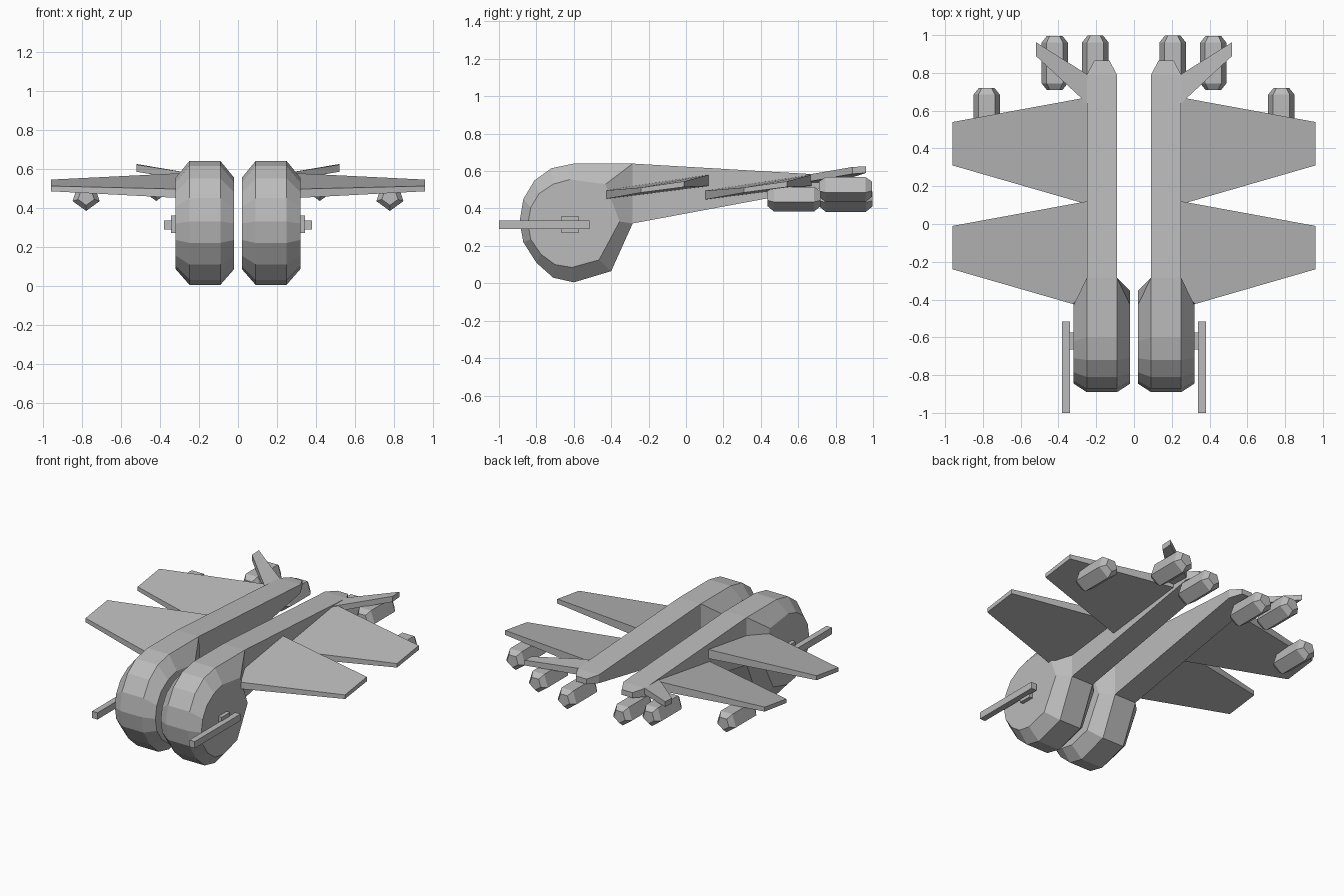
import bpy, bmesh, math

if "Cube" in bpy.data.objects:
    bpy.data.objects.remove(bpy.data.objects["Cube"])

grey = bpy.data.materials.new("plain_grey")
grey.diffuse_color = (0.5, 0.5, 0.5, 1)
grey.use_nodes = True
grey.node_tree.nodes["Principled BSDF"].inputs["Base Color"].default_value = grey.diffuse_color


def loft(name, loops):
    """Skin matching vertex loops, cap both ends, and mirror to the other side."""
    bm = bmesh.new()
    rings = [[bm.verts.new(p) for p in loop] for loop in loops]
    n = len(rings[0])
    for a, b in zip(rings, rings[1:]):
        for i in range(n):
            j = (i + 1) % n
            bm.faces.new((a[i], a[j], b[j], b[i]))
    bm.faces.new(rings[0])
    bm.faces.new(rings[-1])
    bmesh.ops.recalc_face_normals(bm, faces=bm.faces)
    me = bpy.data.meshes.new(name)
    bm.to_mesh(me)
    bm.free()
    me.materials.append(grey)
    ob = bpy.data.objects.new(name, me)
    bpy.context.collection.objects.link(ob)
    mirror = ob.modifiers.new("mirror", 'MIRROR')
    mirror.use_mirror_merge = False
    return ob


def rect_y(y, x0, x1, z0, z1):
    return [(x0, y, z0), (x1, y, z0), (x1, y, z1), (x0, y, z1)]


def box(name, x0, x1, y0, y1, z0, z1):
    loft(name, [rect_y(y0, x0, x1, z0, z1), rect_y(y1, x0, x1, z0, z1)])


def plate_section(x, y0, y1, front, back):
    """Cross-section of a wing: front and back are (bottom, top) heights."""
    return [(x, y0, front[0]), (x, y1, back[0]), (x, y1, back[1]), (x, y0, front[1])]


# Rounded nose drum with chamfered sides
rim = [(-.285, .64), (-.60, .64), (-.72, .615), (-.81, .55), (-.87, .45), (-.89, .33),
       (-.87, .22), (-.80, .11), (-.71, .03), (-.60, .005), (-.40, .065), (-.285, .32)]
side = [(-.43, .53), (-.62, .555), (-.71, .53), (-.785, .48), (-.83, .405), (-.845, .32),
        (-.83, .235), (-.775, .155), (-.70, .10), (-.61, .085), (-.465, .125), (-.355, .33)]
loft("nose_drum", [[(x, y, z) for y, z in prof] for x, prof in
                   ((.02, side), (.09, rim), (.25, rim), (.32, side))])

# Long tapering body with a narrowed tail end
loft("tail_boom", [rect_y(-.285, .09, .25, .32, .64), rect_y(.79, .09, .25, .52, .577),
                   rect_y(.865, .13, .21, .53, .565)])

# Two pairs of swept wings, pitched nose down
for name, dy in (("front_wing", 0), ("rear_wing", .55)):
    loft(name, [plate_section(.25, -.445 + dy, .12 + dy, (.448, .495), (.52, .58)),
                plate_section(.96, -.24 + dy, -.01 + dy, (.485, .512), (.515, .545))])

# Swept tail fins
loft("tail_fin", [plate_section(.245, .635, .79, (.54, .578), (.535, .578)),
                  plate_section(.52, .89, .963, (.585, .622), (.59, .625))])

# Five-sided pods with chamfered ends
def pod(name, x, y, z, r=.073, length=.285):
    def ring(yy, s):
        return [(x + s * r * math.sin(math.tau * k / 5), yy,
                 z - s * r * math.cos(math.tau * k / 5)) for k in range(5)]
    loft(name, [ring(y, .6), ring(y + .035, 1), ring(y + length - .035, 1),
                ring(y + length, .6)])

pod("wing_pod", .78, .435, .457)
pod("tail_pod_outer", .42, .71, .508)
pod("tail_pod_inner", .205, .712, .455)

# Side guns and their mounts
box("side_gun", .34, .38, -1, -.515, .29, .335)
box("gun_mount", .31, .345, -.665, -.575, .27, .36)
